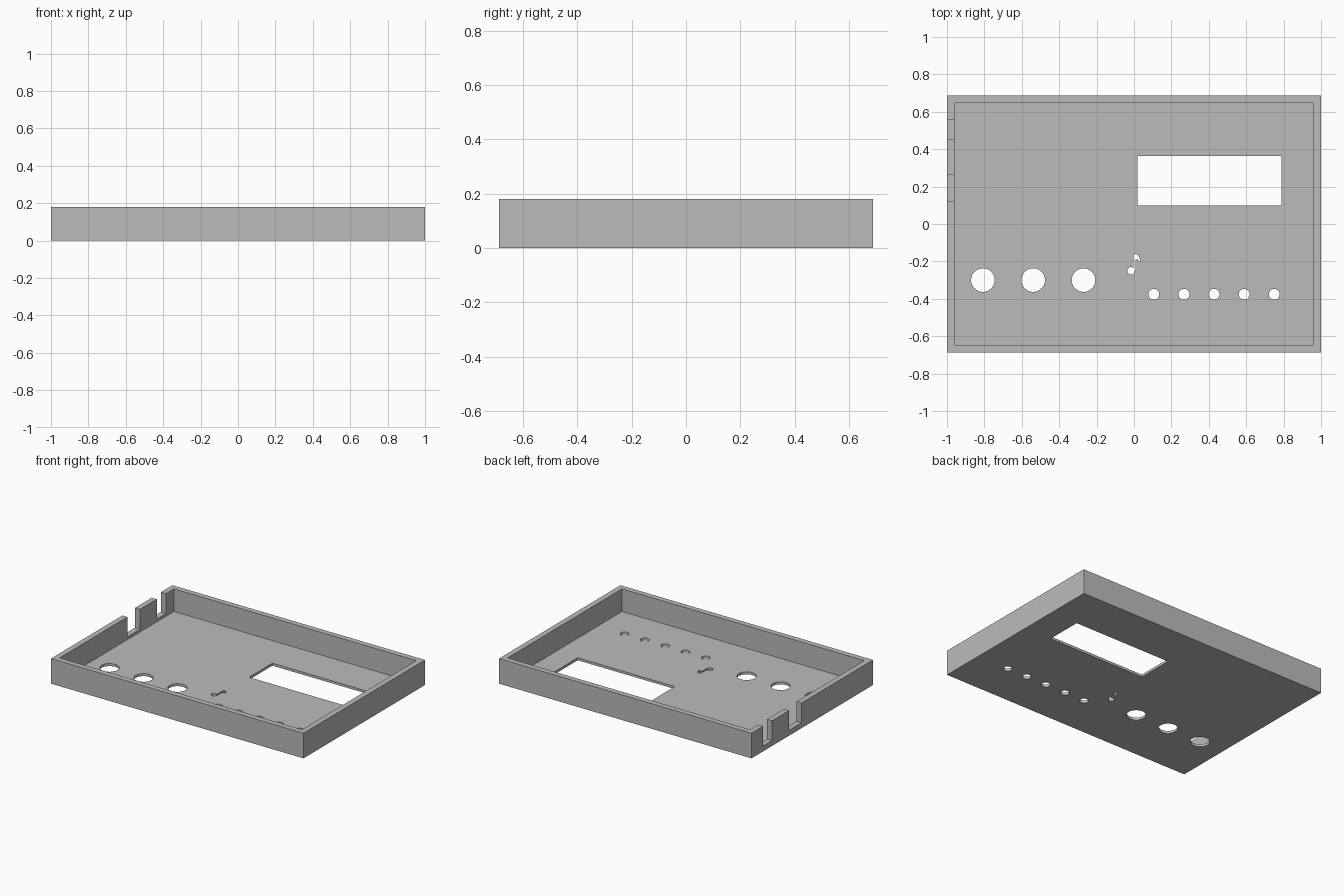
import bpy
import bmesh
import math

cube = bpy.data.objects.get("Cube")
if cube:
    bpy.data.objects.remove(cube, do_unlink=True)

HALF_X, HALF_Y, HEIGHT = 1.0, 0.687, 0.18
WALL, FLOOR, LEDGE = 0.04, 0.018, 0.038

grey = bpy.data.materials.new("plain grey")
grey.use_nodes = True
colour = (0.5, 0.5, 0.5, 1)
grey.diffuse_color = colour
grey.node_tree.nodes["Principled BSDF"].inputs["Base Color"].default_value = colour


def prism(name, outline, z0, z1):
    """Extrude a counter-clockwise outline from z0 to z1."""
    bm = bmesh.new()
    base = bm.faces.new([bm.verts.new((x, y, z0)) for x, y in outline])
    top = bmesh.ops.extrude_face_region(bm, geom=[base])["geom"]
    verts = [v for v in top if isinstance(v, bmesh.types.BMVert)]
    bmesh.ops.translate(bm, verts=verts, vec=(0, 0, z1 - z0))
    bmesh.ops.recalc_face_normals(bm, faces=bm.faces)
    mesh = bpy.data.meshes.new(name)
    bm.to_mesh(mesh)
    bm.free()
    mesh.materials.append(grey)
    obj = bpy.data.objects.new(name, mesh)
    bpy.context.collection.objects.link(obj)
    return obj


def rect(x0, x1, y0, y1):
    return [(x0, y0), (x1, y0), (x1, y1), (x0, y1)]


def circle(x, y, r, n=48):
    return [(x + r * math.cos(math.tau * i / n), y + r * math.sin(math.tau * i / n))
            for i in range(n)]


# Solid block of the enclosure
shell = prism("enclosure_shell", rect(-HALF_X, HALF_X, -HALF_Y, HALF_Y), 0, HEIGHT)
bpy.context.view_layer.objects.active = shell
shell.select_set(True)


def cut(outline, z0=-0.1, z1=0.1):
    """Subtract a prism from the shell and discard the cutter."""
    cutter = prism("cutter", outline, z0, z1)
    cutter.hide_render = True
    mod = shell.modifiers.new("cut", "BOOLEAN")
    mod.operation = "DIFFERENCE"
    mod.solver = "EXACT"
    mod.object = cutter
    bpy.ops.object.modifier_apply(modifier=mod.name)
    mesh = cutter.data
    bpy.data.objects.remove(cutter, do_unlink=True)
    bpy.data.meshes.remove(mesh)


# Open cavity
ix, iy = HALF_X - WALL, HALF_Y - WALL
cut(rect(-ix, ix, -iy, iy), FLOOR, 0.4)

# Cable notches in the right wall
for y0, y1 in ((0.12, 0.262), (0.453, 0.555)):
    cut(rect(-1.1, -ix + 0.02, y0, y1), LEDGE, 0.4)

# Display window
cut(rect(0.018, 0.788, 0.1, 0.363))

# Knob holes
for i in range(3):
    cut(circle(-0.808 + 0.269 * i, -0.3, 0.063))

# Button holes
for i in range(5):
    cut(circle(0.106 + 0.161 * i, -0.376, 0.029, 32))

# Small note-shaped opening: round head, then stem with flag
cut(circle(-0.016, -0.25, 0.02, 24))
cut([(-0.002, -0.25), (0.007, -0.25), (0.007, -0.19), (0.018, -0.187),
     (0.027, -0.203), (0.032, -0.2), (0.03, -0.18), (0.02, -0.164),
     (0.004, -0.16), (-0.002, -0.165)])

bpy.ops.object.shade_smooth_by_angle(angle=math.radians(30))
